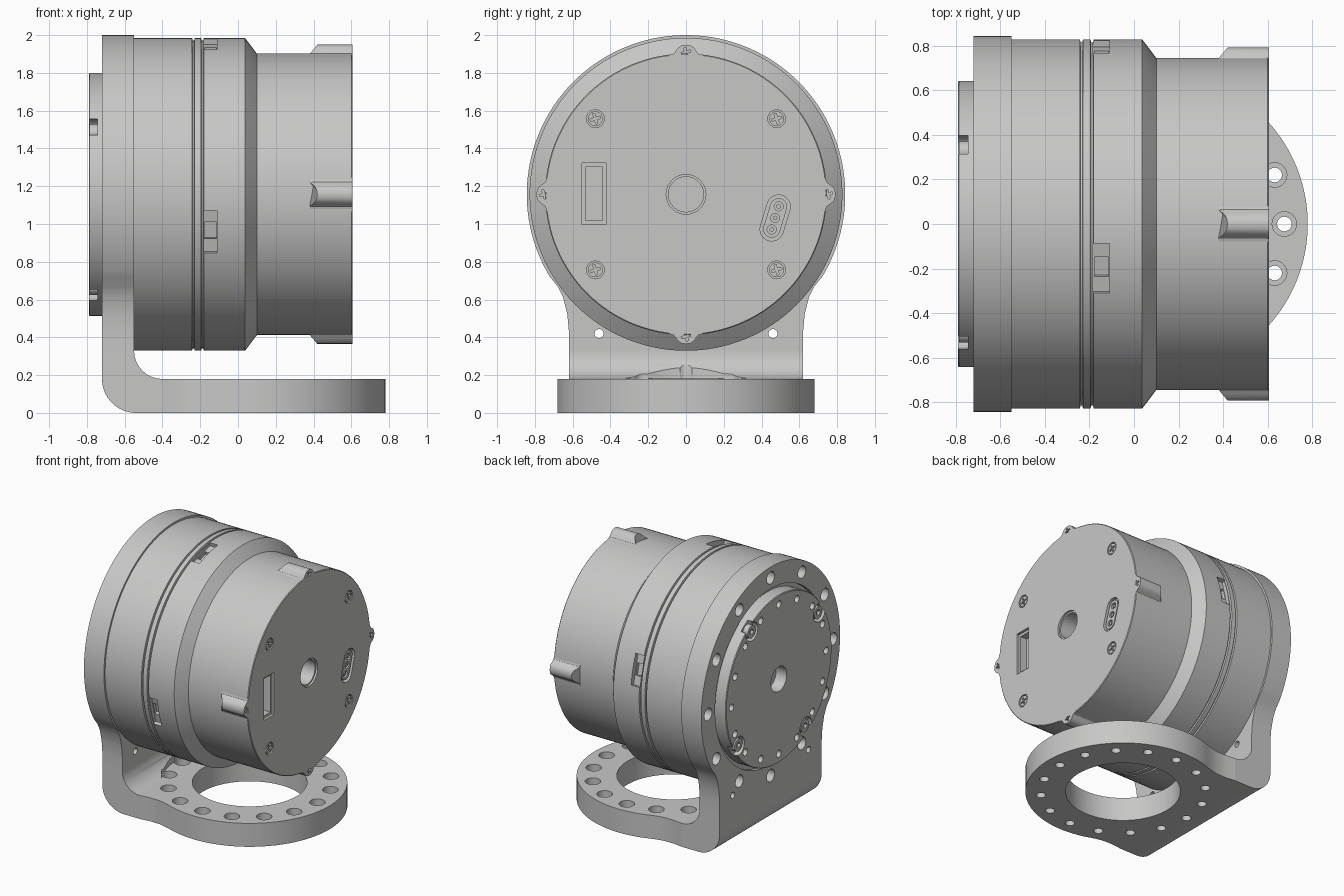
import bpy, bmesh, math
from math import sin, cos, pi, radians

old = bpy.data.objects.get("Cube")
if old:
    bpy.data.objects.remove(old, do_unlink=True)

CZ = 1.157          # height of the motor axis
FX = 0.10           # centre of the foot ring

grey = bpy.data.materials.new("light_grey_metal")
grey.use_nodes = True
COLOR = (0.57, 0.575, 0.565, 1)
grey.diffuse_color = COLOR
grey.node_tree.nodes["Principled BSDF"].inputs["Base Color"].default_value = COLOR


def circle(u, v, r, n=24, a0=0, a1=2 * pi):
    full = abs(a1 - a0 - 2 * pi) < 1e-6
    d = n if full else n - 1
    return [(u + r * cos(a0 + (a1 - a0) * i / d), v + r * sin(a0 + (a1 - a0) * i / d))
            for i in range(n)]


def rect(u, v, w, h, ang=0):
    c, s = cos(ang), sin(ang)
    return [(u + c * a - s * b, v + s * a + c * b) for a, b in
            ((-w / 2, -h / 2), (w / 2, -h / 2), (w / 2, h / 2), (-w / 2, h / 2))]


def pill(u, v, r, length, ang):
    pts = circle(length / 2, 0, r, 12, -pi / 2, pi / 2) + circle(-length / 2, 0, r, 12, pi / 2, 3 * pi / 2)
    return spin([(a, b) for a, b in pts], ang, u, v)


def spin(pts, ang, u=0, v=CZ):
    c, s = cos(ang), sin(ang)
    return [(u + c * a - s * b, v + s * a + c * b) for a, b in pts]


def prism(bm, pts, axis, a, b):
    """Extrude a closed 2D outline along an axis from a to b."""
    place = {"x": lambda p, t: (t, p[0], p[1]),
             "y": lambda p, t: (p[0], t, p[1]),
             "z": lambda p, t: (p[0], p[1], t)}[axis]
    lo = [bm.verts.new(place(p, a)) for p in pts]
    hi = [bm.verts.new(place(p, b)) for p in pts]
    bm.faces.new(lo)
    bm.faces.new(hi)
    for i in range(len(pts)):
        j = (i + 1) % len(pts)
        bm.faces.new((lo[i], lo[j], hi[j], hi[i]))
    return lo, hi


def lathe(bm, profile, n=128):
    """Turn an (x, radius) profile around the motor axis, with capped ends."""
    rings = [[bm.verts.new((x, p[0], p[1])) for p in circle(0, CZ, r, n)] for x, r in profile]
    for A, B in zip(rings, rings[1:]):
        for i in range(n):
            bm.faces.new((A[i], A[(i + 1) % n], B[(i + 1) % n], B[i]))
    bm.faces.new(rings[0])
    bm.faces.new(rings[-1])


def make(name, bm):
    bmesh.ops.recalc_face_normals(bm, faces=bm.faces[:])
    me = bpy.data.meshes.new(name)
    bm.to_mesh(me)
    bm.free()
    me.materials.append(grey)
    ob = bpy.data.objects.new(name, me)
    bpy.context.collection.objects.link(ob)
    return ob


def finish(ob, cuts=()):
    """Cut a list of (outline, axis, start, end) prisms away, then shade."""
    bpy.ops.object.select_all(action="DESELECT")
    ob.select_set(True)
    bpy.context.view_layer.objects.active = ob
    if cuts:
        bm = bmesh.new()
        for c in cuts:
            prism(bm, *c)
        cutter = make("cutter", bm)
        cutter.hide_render = True
        mod = ob.modifiers.new("cut", "BOOLEAN")
        mod.operation, mod.solver, mod.use_self = "DIFFERENCE", "EXACT", True
        mod.object = cutter
        bpy.ops.object.modifier_apply(modifier=mod.name)
        bpy.data.objects.remove(cutter, do_unlink=True)
    bpy.ops.object.shade_smooth_by_angle(angle=radians(30))


def solid(name, pts, axis, a, b, cuts=()):
    bm = bmesh.new()
    prism(bm, pts, axis, a, b)
    ob = make(name, bm)
    finish(ob, cuts)
    return ob


def polar(r, deg):
    return r * cos(radians(deg)), CZ + r * sin(radians(deg))


# Bracket: upright disc with a flared neck
neck = [(0.62, 0.33), (0.62, 0.43), (0.628, 0.52), (0.65, 0.61), (0.68, 0.67)]
a = math.asin((0.72 - CZ) / 0.843)
outline = neck + circle(0, CZ, 0.843, 110, a, pi - a) + [(-y, z) for y, z in reversed(neck)]
cuts = [(circle(*polar(0.76, 30 * i), 0.047), "x", -0.8, -0.62) for i in range(12)]
cuts += [(circle(s * 0.46, 0.42, 0.024), "x", -0.8, -0.5) for s in (-1, 1)]
cuts.append((circle(0, CZ, 0.675, 96), "x", -0.8, -0.69))
solid("bracket_plate", outline, "x", -0.72, -0.55, cuts)

# Bolt holes and counterbores of the foot
foot_cuts = []
for i in range(16):
    t = 2 * pi * i / 16
    u, v = FX + 0.575 * cos(t), 0.575 * sin(t)
    foot_cuts += [(circle(u, v, 0.033, 20), "z", -0.1, 0.12), (circle(u, v, 0.055, 24), "z", 0.08, 0.5)]

# Bracket: rounded bend between plate and foot
bend = (circle(-0.54, 0.18, 0.18, 20, pi, 1.5 * pi) + [(-0.4, 0.0)]
        + circle(-0.4, 0.33, 0.15, 16, 1.5 * pi, pi) + [(-0.72, 0.33)])
solid("bracket_bend", bend, "y", -0.62, 0.62,
      foot_cuts + [(circle(FX, 0, 0.62, 96), "z", 0.181, 0.6)])

# Bracket: foot ring
half = [(-0.4, 0.62), (-0.32, 0.61), (-0.24, 0.611), (-0.19, 0.622)]
a = math.acos(-0.25 / 0.68)
foot = [(x, -y) for x, y in half] + circle(FX, 0, 0.68, 80, -a, a) + half[::-1]
solid("bracket_foot", foot, "z", 0, 0.18, foot_cuts + [(circle(FX, 0, 0.40, 72), "z", -0.1, 0.3)])

# Motor housing turned from one profile
bm = bmesh.new()
lathe(bm, [(-0.56, 0.828), (-0.243, 0.828), (-0.24, 0.815), (-0.232, 0.815), (-0.229, 0.828),
           (-0.195, 0.828), (-0.192, 0.815), (-0.184, 0.815), (-0.181, 0.828), (0.037, 0.828),
           (0.045, 0.818), (0.10, 0.745), (0.600, 0.745), (0.605, 0.740)])
housing = make("motor_housing", bm)
screws = [(sy * 0.48, CZ + sz * 0.4) for sy in (-1, 1) for sz in (-1, 1)]
SLOT = (-0.487, 1.16)
PLUG, PLUG_A = (0.472, 1.032), radians(73)
cuts = [(circle(0, CZ, 0.105, 40), "x", 0.4, 0.7),
        (rect(*SLOT, 0.125, 0.325), "x", 0.585, 0.7),
        (rect(*SLOT, 0.09, 0.285), "x", 0.53, 0.7),
        (pill(*PLUG, 0.062, 0.125, PLUG_A), "x", 0.575, 0.7)]
cuts += [(circle(*p, 0.047), "x", 0.59, 0.7) for p in screws]
# Four tangential side slots, each with a deeper window
for k in range(4):
    ang = k * pi / 2 + radians(14)
    cuts.append((spin(rect(0.865, 0, 0.15, 0.23), ang), "x", -0.183, -0.11))
    cuts.append((spin(rect(0.865, 0, 0.20, 0.09), ang), "x", -0.178, -0.115))
finish(housing, cuts)

# Rim lining of the central bore
bm = bmesh.new()
prism(bm, circle(0, CZ, 0.106, 40), "x", 0.45, 0.59)
finish(make("bore_liner", bm), [(circle(0, CZ, 0.093, 40), "x", 0.47, 0.7)])


def cross(u, v, x0, x1, size=0.056):
    return [(rect(u, v, size, 0.012, 0.3 + k * pi / 2), "x", x0, x1) for k in (0, 1)]


# End face screws
for i, p in enumerate(screws):
    solid(f"end_screw_{i + 1}", circle(*p, 0.039), "x", 0.57, 0.602, cross(*p, 0.59, 0.7))

# Connector body with three pin sockets
c, s = cos(PLUG_A), sin(PLUG_A)
pins = [(PLUG[0] + t * c, PLUG[1] + t * s) for t in (-0.064, 0, 0.064)]
solid("connector", pill(*PLUG, 0.045, 0.125, PLUG_A), "x", 0.56, 0.598,
      [(circle(*p, 0.024, 16), "x", 0.58, 0.7) for p in pins])
for i, p in enumerate(pins):
    solid(f"connector_pin_{i + 1}", circle(*p, 0.012, 12), "x", 0.57, 0.595)

# Four screw lugs along the rear housing, with a sloped inner end
right = [(0.09, 0.69), (0.09, 0.737), (0.065, 0.745), (0.052, 0.762), (0.04, 0.779), (0.022, 0.789)]
lug = right + [(0, 0.792)] + [(-u, v) for u, v in reversed(right)]
for k in range(4):
    bm = bmesh.new()
    lo, hi = prism(bm, spin(lug, k * pi / 2), "x", 0.38, 0.605)
    for vert, p in zip(lo, lug):
        vert.co.x += max(0, p[1] - 0.745) * 0.85
    ob = make(f"screw_lug_{k + 1}", bm)
    finish(ob, cross(*polar(0.752, 90 + 90 * k), 0.59, 0.7, 0.05))

# Output cover with bolt circle, edge pockets and central bore
bm = bmesh.new()
lathe(bm, [(-0.70, 0.643), (-0.69, 0.643), (-0.785, 0.643), (-0.79, 0.638)][1:])
cover = make("output_cover", bm)
cuts = [(circle(0, CZ, 0.095, 40), "x", -0.9, -0.70)]
cuts += [(circle(*polar(0.575, 22.5 * i), 0.027, 16), "x", -0.9, -0.73) for i in range(16)]
pockets = [56.25 + 90 * k for k in range(4)]
for d in pockets:
    cuts.append((circle(*polar(0.59, d), 0.072), "x", -0.9, -0.745))
finish(cover, cuts)
for i, d in enumerate(pockets):
    p = polar(0.583, d)
    solid(f"cover_screw_{i + 1}", circle(*p, 0.048), "x", -0.785, -0.735,
          [(circle(*p, 0.024, 6), "x", -0.9, -0.765)])
